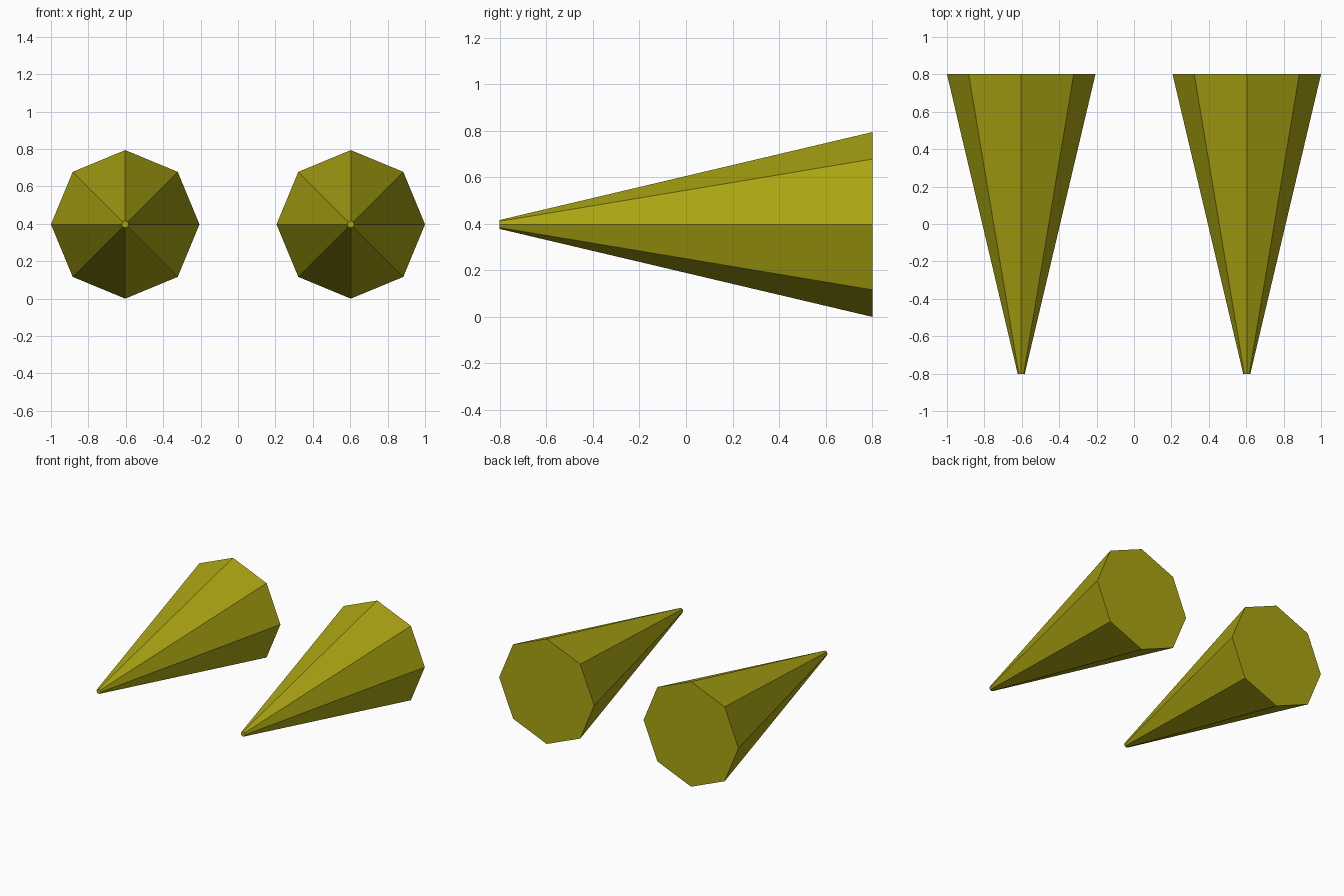
import bpy
from math import pi

if "Cube" in bpy.data.objects:
    bpy.data.objects.remove(bpy.data.objects["Cube"])

R_BASE, R_TIP, HALF_LEN, OFFSET = 0.397, 0.019, 0.801, 0.603

olive = bpy.data.materials.new("olive")
olive.diffuse_color = (0.40, 0.37, 0.006, 1.0)
olive.use_nodes = True
olive.node_tree.nodes["Principled BSDF"].inputs["Base Color"].default_value = olive.diffuse_color


# Eight-sided spike lying along y, blunt tip towards the front
def spike(name, x):
    bpy.ops.mesh.primitive_cone_add(
        vertices=8, radius1=R_BASE, radius2=R_TIP, depth=2 * HALF_LEN,
        location=(x, 0, R_BASE), rotation=(pi / 2, 0, 0))
    obj = bpy.context.object
    obj.name = name
    obj.data.materials.append(olive)


# Matching pair, left and right
for name, side in (("left_spike", -1), ("right_spike", 1)):
    spike(name, side * OFFSET)
